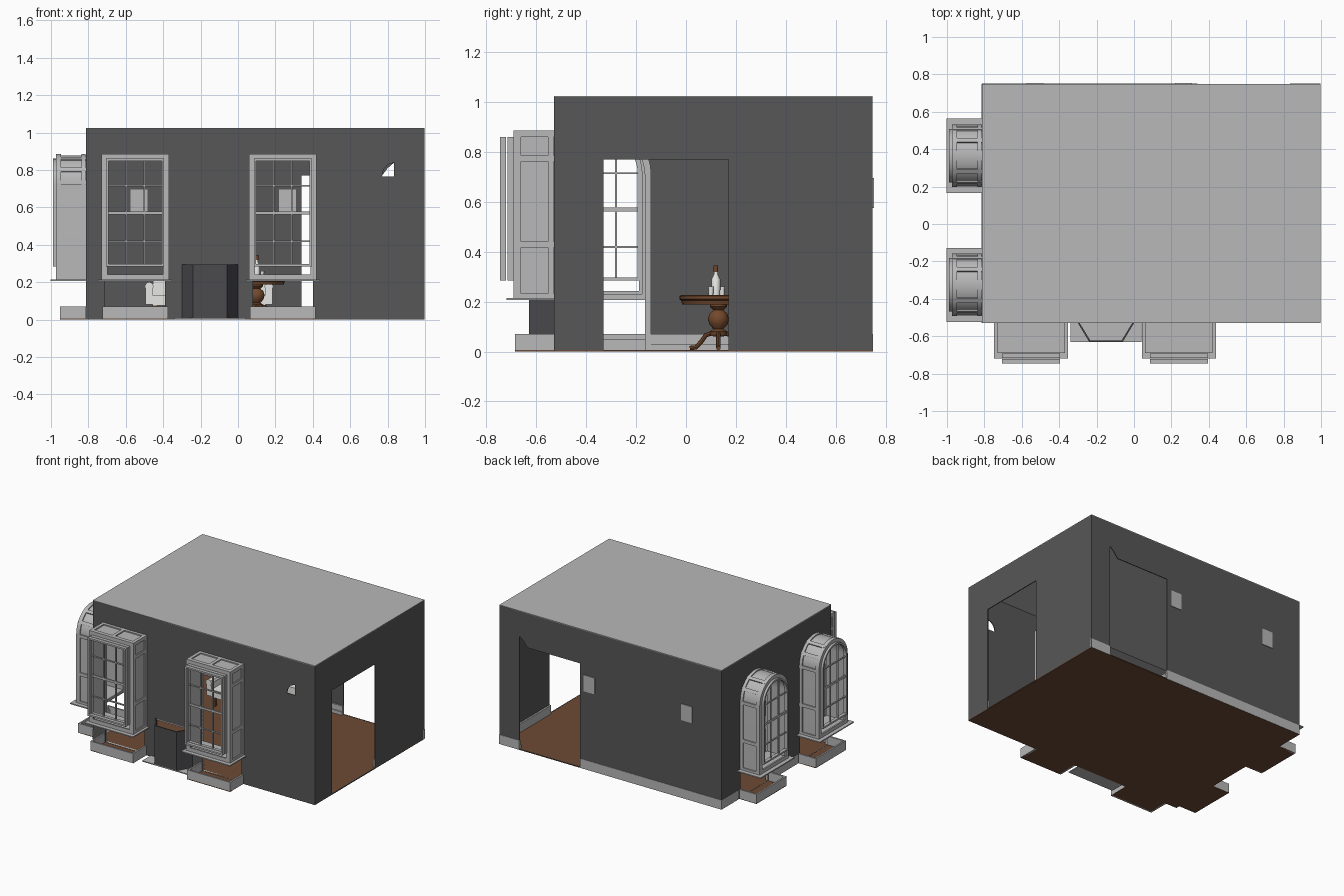
import bpy, bmesh
from math import pi, sin, cos, sqrt, radians
from mathutils import Matrix, Vector

cube = bpy.data.objects.get("Cube")
if cube:
    bpy.data.objects.remove(cube)
col = bpy.context.collection
made = []


def material(name, rgb):
    m = bpy.data.materials.new(name)
    m.use_nodes = True
    m.diffuse_color = (*rgb, 1)
    m.node_tree.nodes["Principled BSDF"].inputs["Base Color"].default_value = (*rgb, 1)
    return m


WALL = material("dark grey wall", (.095, .095, .095))
TRIM = material("light grey trim", (.48, .48, .48))
FLOOR = material("brown floor", (.155, .07, .036))
WOOD = material("table wood", (.17, .065, .025))
WHITE = material("white", (.8, .8, .78))
IRON = material("firebox grey", (.07, .07, .075))


def frame(u, v, w, origin=(0, 0, 0)):
    m = Matrix((u, v, w)).transposed().to_4x4()
    m.translation = Vector(origin)
    return m


WORLD = Matrix()
FRONT = frame((1, 0, 0), (0, 0, 1), (0, -1, 0))     # u = x, v = z, w = -y
SIDE = frame((0, 1, 0), (0, 0, 1), (1, 0, 0))       # u = y, v = z, w = x


def add(name, mesh, mat, m=WORLD):
    mesh.transform(m)
    mesh.materials.clear()
    mesh.materials.append(mat)
    ob = bpy.data.objects.new(name, mesh)
    col.objects.link(ob)
    made.append(ob)
    return ob


def box(name, lo, hi, mat, m=WORLD):
    lo, hi = Vector(lo), Vector(hi)
    bm = bmesh.new()
    bmesh.ops.create_cube(bm, size=1)
    bmesh.ops.scale(bm, vec=hi - lo, verts=bm.verts)
    bmesh.ops.translate(bm, vec=(lo + hi) / 2, verts=bm.verts)
    me = bpy.data.meshes.new(name)
    bm.to_mesh(me)
    bm.free()
    return add(name, me, mat, m)


def from_curve(name, cu, mat, m):
    tmp = bpy.data.objects.new("tmp", cu)
    col.objects.link(tmp)
    bpy.context.view_layer.update()
    me = bpy.data.meshes.new_from_object(tmp.evaluated_get(bpy.context.evaluated_depsgraph_get()))
    bpy.data.objects.remove(tmp)
    return add(name, me, mat, m)


def sheet(name, loops, w, thick, mat, m):
    """Flat outline with holes, in the u-v plane at w, given a thickness."""
    cu = bpy.data.curves.new(name, 'CURVE')
    cu.dimensions, cu.fill_mode, cu.extrude = '2D', 'BOTH', thick / 2
    for loop in loops:
        s = cu.splines.new('POLY')
        s.points.add(len(loop) - 1)
        s.use_cyclic_u = True
        for p, (u, v) in zip(s.points, loop):
            p.co = (u, v, 0, 1)
    return from_curve(name, cu, mat, m @ Matrix.Translation((0, 0, w)))


def rod(name, pts, radius, mat, m=WORLD):
    cu = bpy.data.curves.new(name, 'CURVE')
    cu.dimensions, cu.bevel_depth, cu.bevel_resolution = '3D', radius, 2
    cu.use_fill_caps = True
    s = cu.splines.new('POLY')
    s.points.add(len(pts) - 1)
    for p, c in zip(s.points, pts):
        p.co = (*c, 1)
    return from_curve(name, cu, mat, m)


def lathe(name, profile, centre, mat):
    bm = bmesh.new()
    vs = [bm.verts.new((r, 0, z)) for r, z in profile]
    es = [bm.edges.new(p) for p in zip(vs, vs[1:])]
    bmesh.ops.spin(bm, geom=vs + es, cent=(0, 0, 0), axis=(0, 0, 1), angle=2 * pi, steps=24)
    bmesh.ops.remove_doubles(bm, verts=bm.verts, dist=1e-5)
    bmesh.ops.recalc_face_normals(bm, faces=bm.faces)
    me = bpy.data.meshes.new(name)
    bm.to_mesh(me)
    bm.free()
    add(name, me, mat, Matrix.Translation(centre))


def rect(u0, v0, u1, v1):
    return [(u0, v0), (u1, v0), (u1, v1), (u0, v1)]


def outline(h, v0, top, arched, c=0):
    if not arched:
        return rect(c - h, v0, c + h, top)
    arc = [(c + h * cos(pi * i / 20), top - h + h * sin(pi * i / 20)) for i in range(21)]
    return [(c - h, v0), (c + h, v0)] + arc


def bay(side, m, arched):
    """Projecting window; u along the wall, v up, w outward."""
    h, d = (.168, .155) if arched else (.18, .155)
    top = .887
    n = side + "_window_"

    def ring(part, inset, width, w, thick):
        o, i = inset, inset + width
        sheet(n + part, [outline(h - o, .21 + o, top - o, arched),
                         outline(h - i, .21 + i, top - i, arched)], w, thick, TRIM, m)

    ring("casing", .008, .012, d / 2, d)
    for w in (.013, d - .012):
        ring("band", 0, .012, w, .022)
    ring("face", 0, .032, d, .012)
    # cross strips that divide the casing into panels
    for s in (-1, 1):
        for v in (.22, .43, .71 if arched else .775) + (() if arched else (.873,)):
            box(n + "strip", (s * h - .007, v - .012, 0), (s * h + .007, v + .012, d), TRIM,
                m @ Matrix.Translation((-s * .007, 0, 0)))
    if arched:
        for a in (30, 60, 120, 150):
            turn = Matrix.Translation((0, top - h, 0)) @ Matrix.Rotation(radians(a), 4, 'Z')
            box(n + "rib", (h - .012, -.012, 0), (h, .012, d), TRIM, m @ turn)
    else:
        for u in (-h + .012, 0, h - .012):
            box(n + "rib", (u - .012, top - .012, 0), (u + .012, top, d), TRIM, m)
    # two sash layers, the inner one with glazing bars
    layers = (.165,) if arched else (.174, .203)
    for w in layers:
        sheet(n + "sash", [outline(h - .025, .285, top - .026, arched),
                           outline(h - .037, .297, top - .038, arched)], w, .024, TRIM, m)
    r, w = h - .034, layers[0]
    for u in (-r / 3, r / 3):
        end = top - .038 - ((r - sqrt(r * r - u * u)) if arched else 0)
        box(n + "bar", (u - .004, .295, w - .005), (u + .004, end, w + .005), TRIM, m)
    for v, t in ((.42, .004), (.57, .008), (.715, .004)):
        box(n + "bar", (-r, v - t, w - .005), (r, v + t, w + .005), TRIM, m)
    box(n + "sill", (-.198, .207, 0), (.198, .215, .19), TRIM, m)
    # low plinth with a floor inside, and trim round the opening indoors
    b, e = .175, (.14 if arched else .155)
    box(n + "floor", (-b, 0, -.005), (b, .006, e), FLOOR, m)
    for s in (-1, 1):
        box(n + "plinth", (min(s * b, s * (b - .012)), 0, 0), (max(s * b, s * (b - .012)), .07, e), TRIM, m)
    box(n + "plinth", (-b, 0, e - .012), (b, .07, e), TRIM, m)
    box(n + "plinth_step", (-b + .01, .006, e - .022), (b - .01, .05, e - .01), TRIM, m)
    sheet(n + "architrave", [outline(.185, .002, top + .012, arched),
                             outline(.16, .006, top - .02, arched)], -.012, .016, TRIM, m)


X0, X1, Y0, Y1, H = -.813, .998, -.53, .748, 1.025
FRONT_C, LEFT_C = (-.55, .24), (-.325, .365)
T = .006

# floor, ceiling and walls
box("floor", (X0, Y0, 0), (X1, Y1, T), FLOOR)
box("ceiling", (X0, Y0, H - .005), (X1, Y1, H), TRIM)
arc = [(.835 - .065 * cos(a), .77 + .07 * sin(a)) for a in (0, pi / 6, pi / 3, pi / 2)]
sheet("front_wall", [rect(X0, 0, X1, H - .002)]
      + [outline(.16, .007, .867, False, c) for c in FRONT_C]
      + [rect(-.30, .007, -.005, .29), [(.835, .765), (.77, .765)] + arc[1:]],
      -Y0 - T / 2, T, WALL, FRONT)
sheet("back_wall", [rect(X0, 0, X1, H - .002),
                    [(.34, .007), (.835, .007), (.835, .84), (.80, .81), (.77, .77), (.34, .77)]],
      -Y1 + T / 2, T, WALL, FRONT)
sheet("left_hand_wall", [rect(Y0, 0, Y1, H - .002), rect(-.33, .007, .17, .77)], X1 - T / 2, T, WALL, SIDE)
sheet("right_hand_wall", [rect(Y0, 0, Y1, H - .002)]
      + [outline(.16, .007, .867, True, c) for c in LEFT_C], X0 + T / 2, T, WALL, SIDE)

# projecting windows
for c in FRONT_C:
    bay("front", frame((1, 0, 0), (0, 0, 1), (0, -1, 0), (c, Y0, 0)), False)
for c in LEFT_C:
    bay("arched", frame((0, -1, 0), (0, 0, 1), (-1, 0, 0), (X0, c, 0)), True)

# skirting boards
for a, b in ((X0, .34), (.835, X1)):
    box("back_skirting", (a, Y1 - .016, .001), (b, Y1 + .002, .07), TRIM)
    box("back_skirting_foot", (a, Y1 - .024, .001), (b, Y1 - .01, .03), TRIM)
for a, b in ((Y0, -.51), (-.14, .18), (.55, Y1)):
    box("right_skirting", (X0 - .002, a, .001), (X0 + .016, b, .07), TRIM)
    box("right_skirting_foot", (X0 + .01, a, .001), (X0 + .024, b, .03), TRIM)
for a, b in ((Y0 + T, -.33), (.17, Y1 - T)):
    box("left_skirting", (X1 - .018, a, .001), (X1 - T, b, .07), TRIM)
for a, b in ((X0 + T, -.735), (.425, X1 - T)):
    box("front_skirting", (a, Y0 + T, .001), (b, Y0 + .018, .07), TRIM)

# wall plates on the back wall
for x in (-.53, .265):
    box("wall_plate", (x - .045, Y1 - .012, .575), (x + .045, Y1 + .005, .695), TRIM)

# fireplace: splayed firebox, hearth and surround
outer = [(-.30, Y0), (-.24, -.63), (-.06, -.63), (0, Y0)]
inner = [(-.01, Y0), (-.066, -.622), (-.234, -.622), (-.29, Y0)]
sheet("firebox", [outer + inner], .15, .288, IRON, WORLD)
box("hearth", (-.34, -.63, .001), (.04, Y0 + .08, .008), TRIM)
for x in (-.335, 0):
    box("fireplace_post", (x, Y0 + .004, .005), (x + .03, Y0 + .03, .29), TRIM)
box("fireplace_mantel", (-.35, Y0 + .004, .28), (.05, Y0 + .05, .305), TRIM)

# pedestal table with four curved legs
TC = Vector((.10, .13, 0))
lathe("table_top", [(0, .188), (.145, .188), (.15, .205), (.157, .21), (.157, .222), (.15, .226), (0, .226)], TC, WOOD)
lathe("table_pedestal", [(0, .06), (.032, .062), (.036, .08), (.02, .09), (.036, .108), (.042, .13),
                         (.036, .152), (.02, .166), (.034, .18), (.034, .19)], TC, WOOD)
for k in range(4):
    rod("table_leg", [(.02, 0, .075), (.05, 0, .066), (.07, 0, .038), (.09, 0, .017), (.115, 0, .014)], .009,
        WOOD, Matrix.Translation(TC) @ Matrix.Rotation(k * pi / 2, 4, 'Z'))

# bottle and cups on the table
lathe("bottle", [(0, .226), (.017, .226), (.018, .29), (.008, .31), (.008, .325), (0, .325)], TC + Vector((0, -.01, 0)), WHITE)
lathe("bottle_cap", [(0, .32), (.009, .32), (.009, .345), (0, .345)], TC + Vector((0, -.01, 0)), WOOD)
for x, y in ((.03, -.03), (-.03, .015)):
    lathe("cup", [(0, .226), (.009, .226), (.011, .26), (0, .26)], TC + Vector((x, y, 0)), WHITE)

# sofa facing the fireplace
SX = -.155
box("sofa_seat", (SX - .30, .34, .075), (SX + .30, .54, .13), WHITE)
box("sofa_back", (SX - .30, .52, .075), (SX + .30, .58, .22), WHITE)
for s in (-1, 1):
    box("sofa_arm", (SX + s * .32 - .02, .34, .08), (SX + s * .32 + .02, .57, .18), WHITE)
    rod("sofa_arm_roll", [(SX + s * .32, .335, .178), (SX + s * .32, .575, .178)], .024, WHITE)
    for y in (.36, .56):
        box("sofa_foot", (SX + s * .29 - .012, y - .012, .005), (SX + s * .29 + .012, y + .012, .08), WOOD)

# smooth round parts, keep corners sharp
for o in bpy.context.selected_objects:
    o.select_set(False)
for o in made:
    o.select_set(True)
bpy.context.view_layer.objects.active = made[0]
bpy.ops.object.shade_smooth_by_angle(angle=radians(35))
